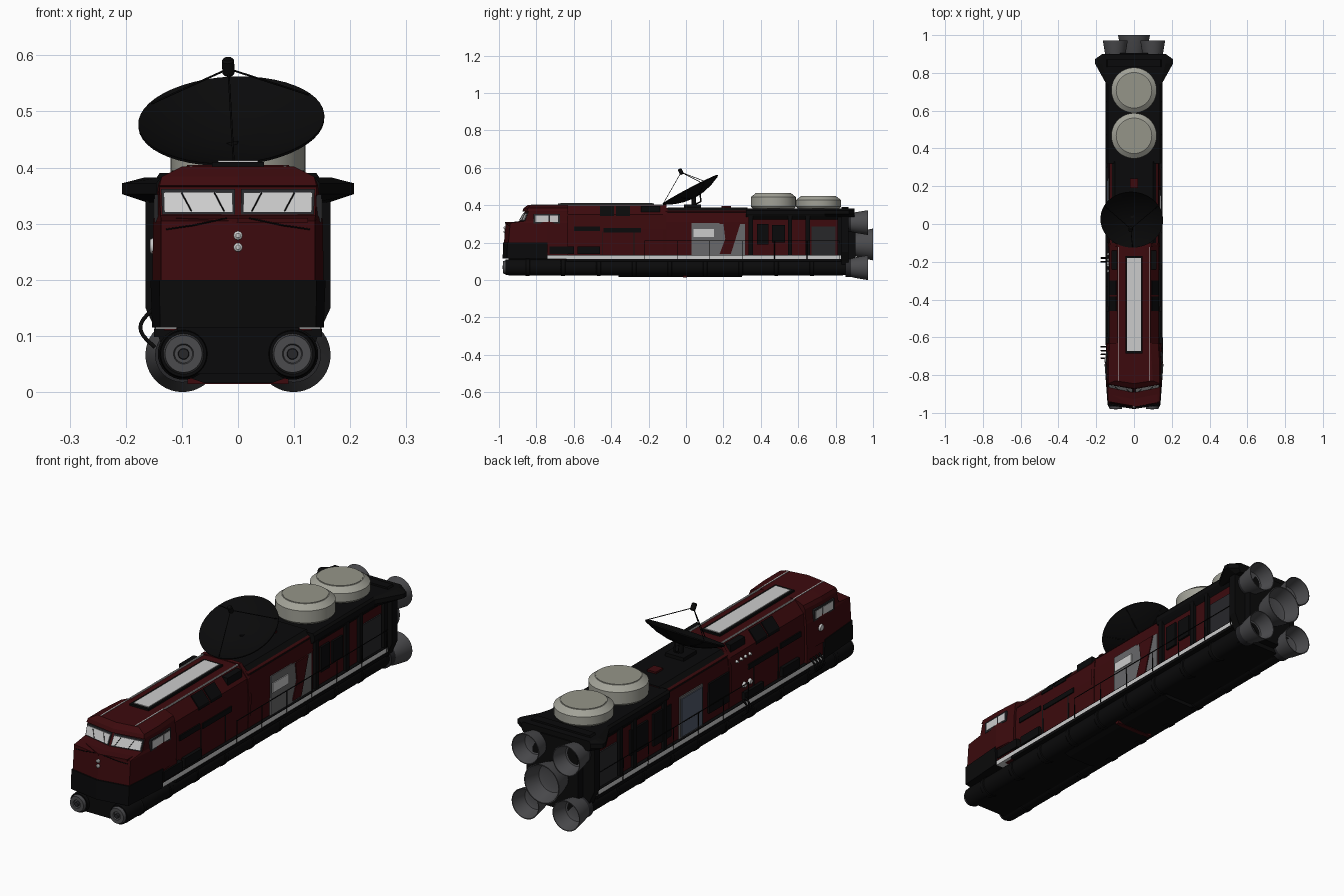
import bpy, bmesh, math
from mathutils import Vector

if "Cube" in bpy.data.objects:
    bpy.data.objects.remove(bpy.data.objects["Cube"])

COL = dict(red=(.045, .003, .004), black=(.003, .003, .0032), dark=(.007, .0075, .008), white=(.72, .72, .72),
           drum=(.36, .36, .31), drumtop=(.3, .3, .25), bell=(.07, .07, .075), grey=(.14, .14, .145),
           blue=(.08, .1, .14), trim=(.02, .02, .023))
MAT = {}
for k, c in COL.items():
    MAT[k] = bpy.data.materials.new(k + "_paint")
    MAT[k].diffuse_color = (*c, 1)


def make(name, bm, mat, smooth=False):
    bmesh.ops.recalc_face_normals(bm, faces=bm.faces)
    me = bpy.data.meshes.new(name)
    bm.to_mesh(me)
    bm.free()
    me.materials.append(MAT[mat])
    ob = bpy.data.objects.new(name, me)
    bpy.context.collection.objects.link(ob)
    if smooth:
        bpy.ops.object.select_all(action='DESELECT')
        ob.select_set(True)
        bpy.context.view_layer.objects.active = ob
        bpy.ops.object.shade_smooth_by_angle(angle=math.radians(35))
    return ob


def loft(name, rings, mat, smooth=False):
    bm = bmesh.new()
    vs = [[bm.verts.new(p) for p in r] for r in rings]
    n = len(vs[0])
    for a, b in zip(vs, vs[1:]):
        for i in range(n):
            bm.faces.new((a[i], a[(i + 1) % n], b[(i + 1) % n], b[i]))
    bm.faces.new(vs[0])
    bm.faces.new(vs[-1])
    return make(name, bm, mat, smooth)


def box(name, x0, x1, y0, y1, z0, z1, mat):
    return loft(name, [[(x0, y0, z), (x1, y0, z), (x1, y1, z), (x0, y1, z)] for z in (z0, z1)], mat)


def extrude_y(name, half, y0, y1, mat):
    """Mirror a half (x, z) section and extrude along y."""
    sec = half + [(-x, z) for x, z in reversed(half)]
    return loft(name, [[(x, y, z) for x, z in sec] for y in (y0, y1)], mat)


def lathe(name, prof, centre, axis, mat, n=40):
    q = Vector(axis).to_track_quat('Z', 'Y')
    rings = [[Vector(centre) + q @ Vector((r * math.cos(math.tau * i / n), r * math.sin(math.tau * i / n), h))
              for i in range(n)] for r, h in prof]
    return loft(name, rings, mat, True)


def rod(name, pts, r, mat):
    cu = bpy.data.curves.new(name, 'CURVE')
    cu.dimensions = '3D'
    cu.bevel_depth, cu.bevel_resolution, cu.use_fill_caps = r, 1, True
    sp = cu.splines.new('POLY')
    sp.points.add(len(pts) - 1)
    for p, c in zip(sp.points, pts):
        p.co = (*c, 1)
    cu.materials.append(MAT[mat])
    bpy.context.collection.objects.link(bpy.data.objects.new(name, cu))


def side_panel(name, s, y0, y1, z0, z1, mat, out=.139):
    box(name, s * .11, s * out, y0, y1, z0, z1, mat)


# Hull: front hood, middle section, rear section
extrude_y("front_hood", [(.132, .11), (.134, .27), (.129, .35), (.088, .398), (.06, .402)], -.70, -.11, 'red')
extrude_y("mid_hull", [(.132, .11), (.134, .31), (.126, .365), (.10, .384)], -.11, .33, 'red')
extrude_y("bulkhead_rib", [(.134, .11), (.138, .27), (.132, .35), (.09, .405)], -.122, -.104, 'red')
extrude_y("rear_hull", [(.130, .11), (.130, .345)], .33, .84, 'red')
extrude_y("mid_roof_cover", [(.129, .36), (.10, .388)], -.10, .33, 'black')


# Cab and nose from stacked plan outlines with a pointed front
def plan(z, tip, corner, w, wr, back):
    return [(0, tip, z), (w, corner, z), (wr, -.74, z), (wr - .008, back, z),
            (-wr + .008, back, z), (-wr, -.74, z), (-w, corner, z)]


loft("cab", [plan(*a, -.63) for a in ((.19, -.974, -.95, .137, .153), (.305, -.964, -.94, .137, .151),
     (.315, -.89, -.86, .138, .149), (.365, -.862, -.842, .14, .143), (.368, -.875, -.85, .14, .143),
     (.384, -.868, -.845, .136, .136), (.402, -.845, -.83, .10, .095))], 'red')
loft("nose_bumper", [plan(*a, -.74) for a in ((.115, -.98, -.957, .139, .153), (.2, -.979, -.955, .14, .156))], 'black')
side_panel("cab_skirt", 1, -.78, -.63, .132, .2, 'red', .146)
side_panel("cab_skirt", -1, -.78, -.63, .132, .2, 'red', .146)
loft("nose_brow", [[(x, y, z) for x, y in ((0, -.968), (.125, -.946), (.125, -.9), (-.125, -.9))]
                   for z in (.302, .31)], 'red')


# Windscreens on the sloped cab face
def screen(s, u, v, off):
    return (s * u * (.138 + .002 * v), -.89 + .03 * u + v * (.028 - .012 * u) - off, .315 + .05 * v)


for s in (1, -1):
    for nm, m, a, b, c, d, off in (("windscreen_frame", 'trim', .04, .98, .03, .93, .003),
                                   ("windscreen", 'white', .07, .95, .12, .82, .006)):
        loft(nm, [[screen(s, u, v, o) for u, v in ((a, c), (b, c), (b, d), (a, d))] for o in (off, -.004)], m)
    for u in (.3, .72):
        rod("wiper", [screen(s, u, .8, .009), screen(s, u - .12, .15, .009)], .0012, 'black')
    rod("nose_grab_rail", [(s * .02, -.966, .31), (s * .08, -.956, .297), (s * .128, -.944, .29)], .0015, 'black')
    # Cab side glazing
    side_panel("cab_window_frame", s, -.815, -.675, .302, .352, 'trim', .1485)
    side_panel("cab_window", s, -.805, -.735, .31, .344, 'white', .150)
    side_panel("cab_rear_window", s, -.728, -.685, .31, .344, 'white', .150)
for z in (.258, .279):
    lathe("headlight", [(.008, 0), (.008, .006), (.004, .009)], (0, -.966, z), (0, -1, 0), 'white', 16)

# Roof: long skylight and pale seam lines
box("skylight_frame", -.046, .046, -.685, -.17, .39, .41, 'black')
box("skylight", -.036, .036, -.672, -.18, .40, .413, 'white')
for s in (1, -1):
    box("roof_seam", s * .081, s * .086, -.83, -.12, .39, .404, 'white')
    # Sloped shoulder grilles and boxes
    for y0, y1 in ((-.46, -.385), (-.375, -.30)):
        loft("shoulder_grille", [[(s * x, y, z) for x, z in ((.133, .342), (.131, .355), (.095, .397), (.08, .38), (.12, .338))]
                                 for y in (y0, y1)], 'black')
    box("roof_side_box", s * .088, s * .118, -.24, -.14, .34, .395, 'black')

# Underside: long side tubes, pale sill, belly keel
for s in (1, -1):
    x = s * .097
    lathe("side_tube", [(.041, 0), (.043, .02), (.043, 1.80), (.04, 1.83)], (x, -.965, .068), (0, 1, 0), 'black')
    lathe("tube_end_disc", [(.036, 0), (.033, .014), (.018, .014), (.016, .008)], (x, -.965, .068), (0, -1, 0), 'bell')
    lathe("tube_hub", [(.011, 0), (.009, .017)], (x, -.965, .068), (0, -1, 0), 'trim', 20)
    for y in [-.86 + .19 * i for i in range(9)]:
        lathe("tube_band", [(.043, 0), (.046, .004), (.046, .022), (.043, .026)], (x, y, .068), (0, 1, 0), 'black', 32)
    side_panel("sill_stripe", s, -.74, .83, .112, .131, 'white', .147)
    side_panel("walkway_top", s, -.74, .83, .131, .134, 'black', .147)
    side_panel("lower_walkway", s, -.64, .83, .098, .112, 'black', .15)
extrude_y("undertray", [(.11, .12), (.10, .05), (.075, .032)], -.95, .86, 'black')
extrude_y("belly_tank", [(.10, .07), (.085, .025), (.06, .016)], -.36, .30, 'black')
box("belly_cross_beam", -.09, .09, -.015, .005, .014, .03, 'red')

# Right side fittings
for nm, a, b, c, d, m, o in (
        ("door_surround", .03, .18, .134, .305, 'grey', .138), ("door_window", .04, .15, .23, .272, 'white', .142),
        ("grey_patch", .17, .315, .134, .30, 'grey', .136), ("vent", .38, .44, .19, .30, 'black', .139),
        ("vent", .46, .53, .20, .295, 'black', .139), ("rear_door", .67, .80, .134, .285, 'trim', .136),
        ("low_locker", -.58, -.46, .14, .18, 'black', .148), ("low_locker", -.73, -.60, .14, .18, 'black', .153)):
    side_panel(nm, 1, a, b, c, d, m, o)
loft("draped_panel", [[(x, y, z) for y, z in ((.20, .30), (.29, .30), (.265, .22), (.24, .14), (.18, .14), (.21, .22))]
                      for x in (.12, .14)], 'red')
# Left side fittings
for nm, a, b, c, d, m, o in (
        ("side_door_frame", .08, .24, .134, .315, 'grey', .138), ("side_door", .09, .23, .14, .305, 'blue', .142),
        ("vent", .30, .42, .17, .31, 'black', .139), ("vent", .46, .58, .19, .30, 'black', .139),
        ("rear_door", .67, .80, .134, .285, 'trim', .136), ("locker", -.10, .04, .17, .30, 'black', .142),
        ("low_locker", -.33, -.20, .14, .17, 'black', .147), ("low_locker", -.58, -.46, .14, .18, 'black', .148)):
    side_panel(nm, -1, a, b, c, d, m, o)
for i in range(4):
    lathe("marker_light", [(.007, 0), (.005, .01)], (-.132, -.16 - .03 * i, .32), (-1, 0, 0), 'white', 12)
for y in (-.21, -.25):
    lathe("lamp", [(.013, 0), (.009, .01)], (-.133, y, .20), (-1, 0, 0), 'white', 16)
lathe("round_lamp", [(.016, 0), (.012, .008)], (-.149, -.72, .26), (-1, 0, 0), 'white', 16)
# Hoses looping on the left flank
for y in (-.65, -.67, -.69, -.71, -.18, -.20):
    rod("hose", [(-.148 - .026 * math.sin(math.pi * i / 10), y, .15 - .07 * i / 10) for i in range(11)], .004, 'black')

# Waist strips, panel seams and handrails on both sides
for s in (1, -1):
    for a, b, c, d in ((-.60, -.46, .262, .285), (-.44, -.24, .255, .278)):
        side_panel("waist_strip", s, a, b, c, d, 'black', .139)
    for y in (-.45, -.28):
        side_panel("panel_seam", s, y, y + .004, .135, .26, 'dark', .136)
    rod("handrail", [(s * .15, -.22, .21), (s * .15, .82, .21)], .0018, 'black')
    for i in range(7):
        y = -.22 + i * 1.04 / 6
        rod("rail_post", [(s * .15, y, .212), (s * .147, y, .105)], .0018, 'black')
    for y in (.335, .545, .64, .81):
        side_panel("rear_pillar", s, y, y + .022, .11, .345, 'black', .143)

# Rear canopy with flared stern
loft("rear_canopy", [[(x, y, z) for x, y in ((w, .32), (w, .74), (w + f, .85), (w + f, .872), (w + .022, .90),
     (-w - .022, .90), (-w - f, .872), (-w - f, .85), (-w, .74), (-w, .32))]
     for w, f, z in ((.138, .024, .338), (.146, .061, .353), (.146, .061, .372), (.138, .03, .382))], 'black')
extrude_y("canopy_underside", [(.125, .318), (.143, .342)], .34, .84, 'black')
extrude_y("stern_block", [(.12, .03), (.142, .10), (.165, .15), (.165, .35), (.14, .39)], .832, .87, 'black')
extrude_y("stern_core", [(.06, .05), (.11, .11), (.11, .29), (.07, .36)], .87, .905, 'black')

# Two rooftop drums
for y, top in ((.467, .466), (.708, .450)):
    lathe("drum", [(.10, .37), (.12, .392), (.12, top - .022), (.094, top - .002), (.09, top - .002)],
          (0, y, 0), (0, 0, 1), 'drum', 48)
    lathe("drum_lid", [(.091, top - .01), (.091, top)], (0, y, 0), (0, 0, 1), 'drumtop', 48)


# Rocket bells: deep, slightly flared cups
def bell(x, z, r, y0, y1):
    L = y1 - y0
    lathe("engine_bell", [(r * .7, 0), (r * .84, L * .35), (r, L), (r * .95, L), (r * .72, L * .35), (r * .5, L * .3)],
          (x, y0, z), (0, 1, 0), 'bell', 40)
    lathe("engine_collar", [(r * .74, -.02), (r * .74, .01)], (x, y0, z), (0, 1, 0), 'trim', 32)


for s in (1, -1):
    for z in (.066, .307):
        bell(s * .099, z, .066, .872, .972)
bell(0, .19, .085, .895, 1.0)

# Dish antenna: bowl, feed, struts and mount
C, N = Vector((-.012, .022, .485)), Vector((-.05, -.465, .885)).normalized()
R, D = .166, .045
inner = [(R * t, -D * (1 - t * t)) for t in (.02, .25, .5, .75, .9, 1)]
lathe("dish_bowl", inner + [(r, h - .005) for r, h in reversed(inner)], C, N, 'black', 48)
feed = C + N * .103
lathe("dish_feed", [(.008, -.012), (.011, -.008), (.011, .016), (.008, .02)], feed, N, 'black', 16)
low = (Vector((0, -1, 0)) - N * N.dot(Vector((0, -1, 0)))).normalized()
for k in range(3):
    a = k * math.tau / 3
    d = low * math.cos(a) + N.cross(low) * math.sin(a)
    rod("feed_strut", [C + d * R * .97, feed], .0018, 'black')
for k in range(6):
    a = k * math.tau / 6
    d = low * math.cos(a) + N.cross(low) * math.sin(a)
    rod("dish_rib", [C + d * R * t - N * (D * (1 - t * t) + .005) for t in (.05, .35, .65, .98)], .002, 'black')
rod("dish_arm", [(0, .04, .39), C - N * D], .012, 'black')
rod("dish_brace", [(0, .05, .405), (0, .08, .42), (0, .075, .46)], .005, 'black')
box("dish_base", -.045, .045, -.01, .08, .38, .403, 'black')
box("roof_hatch", -.022, .022, .19, .24, .385, .396, 'red')

for m in bpy.data.materials:
    if m.users and not m.is_grease_pencil:
        m.use_nodes = True
        m.node_tree.nodes["Principled BSDF"].inputs["Base Color"].default_value = m.diffuse_color
